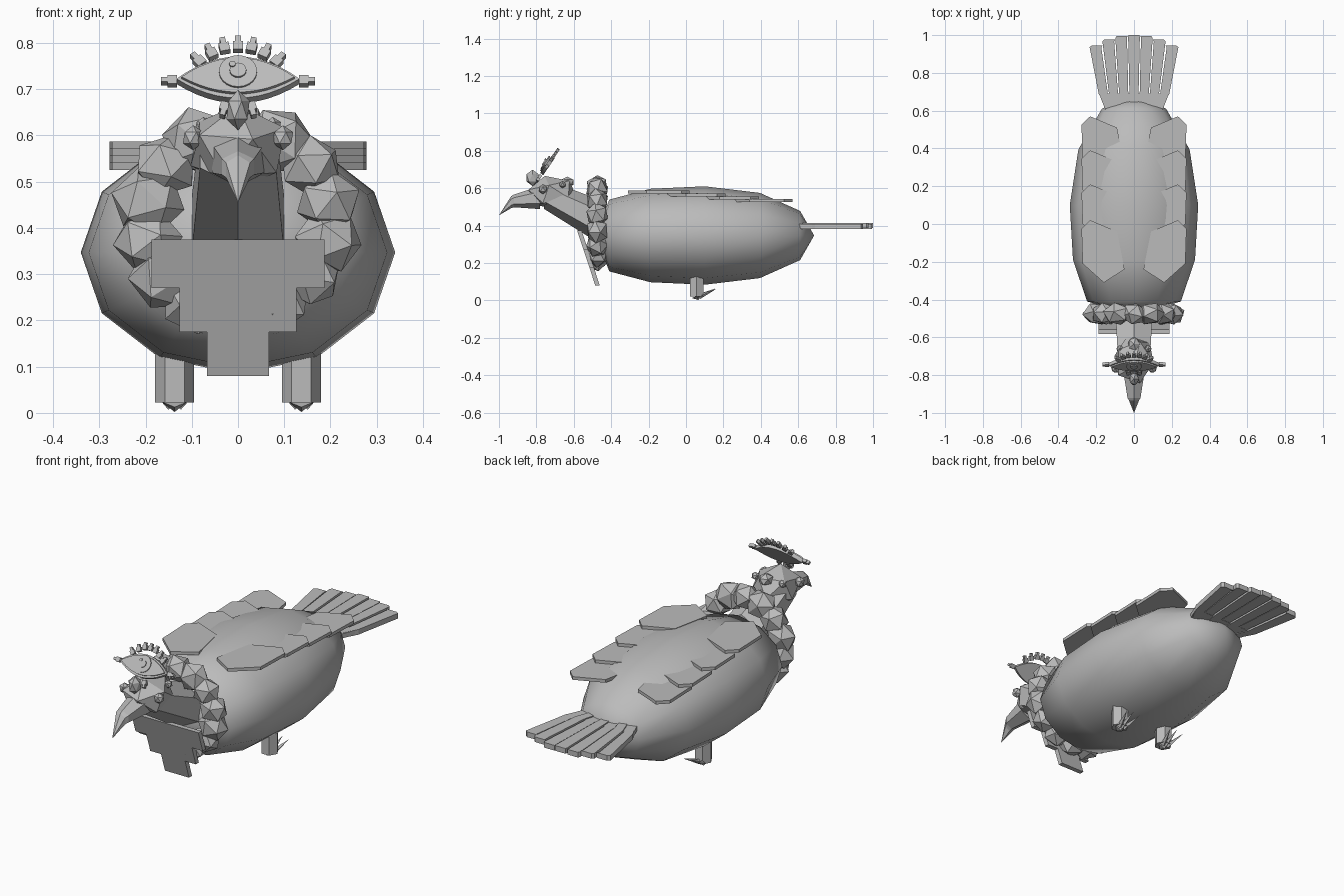
import bpy, bmesh, math, random
from mathutils import Vector, Matrix

if "Cube" in bpy.data.objects:
    bpy.data.objects.remove(bpy.data.objects["Cube"])

random.seed(4)
grey = bpy.data.materials.new("plain grey")
grey.diffuse_color = (0.5, 0.5, 0.5, 1)
grey.use_nodes = True
grey.node_tree.nodes["Principled BSDF"].inputs["Base Color"].default_value = grey.diffuse_color


def finish(name, bm, smooth=False):
    bmesh.ops.recalc_face_normals(bm, faces=bm.faces)
    for f in bm.faces:
        f.smooth = smooth
    me = bpy.data.meshes.new(name)
    bm.to_mesh(me)
    bm.free()
    me.materials.append(grey)
    ob = bpy.data.objects.new(name, me)
    bpy.context.collection.objects.link(ob)
    return ob


def loft(name, rings, smooth=False):
    """Skin closed rings of points; a one-point ring makes a tip."""
    bm = bmesh.new()
    rows = [[bm.verts.new(p) for p in r] for r in rings]
    for a, b in zip(rows, rows[1:]):
        n = max(len(a), len(b))
        for i in range(n):
            j = (i + 1) % n
            if len(a) == 1:
                bm.faces.new((a[0], b[i], b[j]))
            elif len(b) == 1:
                bm.faces.new((a[i], a[j], b[0]))
            else:
                bm.faces.new((a[i], a[j], b[j], b[i]))
    for r in (rows[0], rows[-1]):
        if len(r) > 2:
            bm.faces.new(r)
    return finish(name, bm, smooth)


def plate(name, pts, thick, mat=Matrix()):
    """Flat outline in local xy, extruded along local z."""
    return loft(name, [[mat @ Vector((x, y, z)) for x, y in pts] for z in (0, thick)])


def gem(name, loc, size, rot=(0, 0, 0), sub=1):
    bm = bmesh.new()
    bmesh.ops.create_icosphere(bm, subdivisions=sub, radius=1)
    m = Matrix.Rotation(rot[0], 4, 'X') @ Matrix.Rotation(rot[1], 4, 'Y') @ Matrix.Rotation(rot[2], 4, 'Z')
    bm.transform(Matrix.Translation(loc) @ Matrix.Diagonal((*size, 1)) @ m)
    return finish(name, bm)


def ring(y, z, rx, rz, n, turn=0.0):
    return [(rx * math.cos(turn + math.tau * i / n), y,
             z + rz * math.sin(turn + math.tau * i / n)) for i in range(n)]


def spike(name, base, tip, r, n=4):
    base, tip = Vector(base), Vector(tip)
    q = (tip - base).to_track_quat('Z', 'Y')
    circle = [base + q @ Vector((r * math.cos(math.tau * i / n), r * math.sin(math.tau * i / n), 0))
              for i in range(n)]
    return loft(name, [circle, [tip]])


# Body: smooth twelve-sided barrel, tapering to the rear
stations = [(-0.41, 0.73), (-0.19, 0.95), (0.1, 1), (0.395, 0.866), (0.61, 0.5)]
loft("body", [[(0, -0.485, 0.345)]] +
     [ring(y, 0.347, 0.34 * s, 0.263 * s, 12) for y, s in stations] +
     [[(0, 0.685, 0.347)]], True)

# Neck: six-sided, rising to the head
loft("neck", [ring(-0.44, 0.41, 0.115, 0.12, 6, math.pi / 6),
              ring(-0.76, 0.57, 0.095, 0.08, 6, math.pi / 6)])

# Collar of faceted lumps
for i in range(14):
    a = math.tau * (i + 0.5) / 14
    s = random.uniform(0.9, 1.08)
    gem("collar_lump", (0.2 * math.cos(a), -0.475, 0.415 + 0.192 * math.sin(a)),
        (0.077 * s, 0.062, 0.073 * s), [random.uniform(0, 3) for _ in range(3)])

# Stepped bib hanging in front of the collar
half = [(0.067, 0.08), (0.067, 0.175), (0.127, 0.175), (0.127, 0.27), (0.187, 0.27), (0.187, 0.375)]
outline = half + [(-x, z) for x, z in reversed(half)]


def bib_y(z):
    return -0.485 - (z - 0.08) * 0.33


loft("bib", [[(x, bib_y(z) + d, z) for x, z in outline] for d in (0, 0.024)])

# Head, crown lump and eyes
gem("head", (0, -0.715, 0.575), (0.115, 0.135, 0.095), (0.3, 0, 0))
gem("crown_lump", (0, -0.635, 0.632), (0.035, 0.04, 0.03))
gem("brow_gem", (0, -0.82, 0.655), (0.028, 0.038, 0.044))
for s in (1, -1):
    gem("eye", (s * 0.097, -0.765, 0.595), (0.025, 0.025, 0.027))
    gem("rear_eye", (s * 0.075, -0.66, 0.62), (0.02, 0.02, 0.02))

# Beak: six-sided base with a hooked tip
loft("beak", [ring(-0.78, 0.55, 0.065, 0.062, 6, math.pi / 6),
              ring(-0.92, 0.532, 0.04, 0.034, 6, math.pi / 6),
              ring(-0.935, 0.525, 0.03, 0.032, 6, math.pi / 6),
              [(0, -1.0, 0.455)]])

# Eye-shaped crest leaning back; local x is width, local y runs up the plate
lean = math.radians(56)
crest = Matrix.Translation((0, -0.745, 0.718)) @ Matrix.Rotation(lean, 4, 'X')
up = math.sin(lean)


def almond(w, top, low, n=12):
    t = [-1 + 2 * i / n for i in range(n + 1)]
    return ([(w * u, -low * (1 - u * u)) for u in t] +
            [(w * u, top * (1 - u * u)) for u in reversed(t[1:-1])])


def disc(r, x=0.0, y=0.0, n=20):
    return [(x + r * math.cos(math.tau * i / n), y + r * math.sin(math.tau * i / n)) for i in range(n)]


def lift(z):
    return crest @ Matrix.Translation((0, 0, z))


plate("crest_rim", almond(0.133, 0.058, 0.05), 0.02, lift(-0.012))
plate("crest_eye", almond(0.122, 0.05, 0.04), 0.008, lift(0.008))
plate("crest_iris", disc(0.041, 0, 0.012), 0.007, lift(0.014))
plate("crest_pupil", disc(0.018, 0, 0.012), 0.006, lift(0.02))
plate("crest_glint", disc(0.007, -0.012, 0.026, 10), 0.004, lift(0.025))

# Small stepped rays round the crest: position in x and z, then direction
rays = [(0, 0.798, 90)]
for x, z, a in [(0.031, 0.795, 78), (0.06, 0.782, 64), (0.088, 0.764, 50), (0.15, 0.718, 0), (0.03, 0.655, -75)]:
    rays += [(x, z, a), (-x, z, 180 - a)]
for x, z, a in rays:
    m = crest @ Matrix.Translation((x, (z - 0.718) / up, -0.009)) @ Matrix.Rotation(math.radians(a), 4, 'Z')
    plate("crest_ray", [(-0.018, -0.011), (0.003, -0.011), (0.003, -0.006), (0.017, -0.006),
                        (0.017, 0.006), (0.003, 0.006), (0.003, 0.011), (-0.018, 0.011)], 0.016, m)

# Wings: four overlapping feathers a side, stepping down to the rear
for s in (1, -1):
    for k, (y0, y1) in enumerate([(-0.31, 0.02), (-0.1, 0.21), (0.08, 0.39), (0.24, 0.57)]):
        pts = [(0.16, y0), (0.272, y0 + 0.1), (0.278, y1 - 0.045), (0.232, y1),
               (0.09, y1 - 0.06), (0.05, y0 + 0.07)]
        plate("wing_feather", [(s * x, y) for x, y in pts], 0.016,
              Matrix.Translation((0, 0, 0.571 - 0.0153 * k)))

# Tail: fan of seven feathers with small steps between them
plate("tail_base", [(-0.13, 0.55), (0.13, 0.55), (0.185, 0.69), (-0.185, 0.69)], 0.022,
      Matrix.Translation((0, 0, 0.386)))
for i in range(7):
    u0, u1 = (i - 3.5) / 3.5, (i - 2.5) / 3.5
    end = 1.0 - 0.006 * (i - 3) ** 2
    g = 0.003
    pts = [(0.14 * u0, 0.6), (0.14 * u1, 0.6), (0.19 * u1 - g, 0.69), (0.238 * u1 - g, end - 0.01),
           (0.225 * u1 - g, end), (0.225 * u0 + g, end), (0.238 * u0 + g, end - 0.01), (0.19 * u0 + g, 0.69)]
    plate("tail_feather", pts, 0.026, Matrix.Translation((0, 0, 0.383 + 0.004 * (i % 2))))

# Legs with three rear-pointing claws
for s in (1, -1):
    c = (s * 0.137, 0.057)
    plate("leg", disc(0.042, c[0], c[1], 6), 0.15, Matrix.Translation((0, 0, 0.022)))
    spike("foot_point", (c[0], c[1], 0.024), (c[0], c[1] + 0.01, 0.002), 0.028)
    for dx, z in ((-0.04, 0.06), (0, 0.065), (0.04, 0.06)):
        spike("claw", (c[0] + dx * 0.3, 0.07, 0.02), (c[0] + dx, 0.16, z), 0.014)
